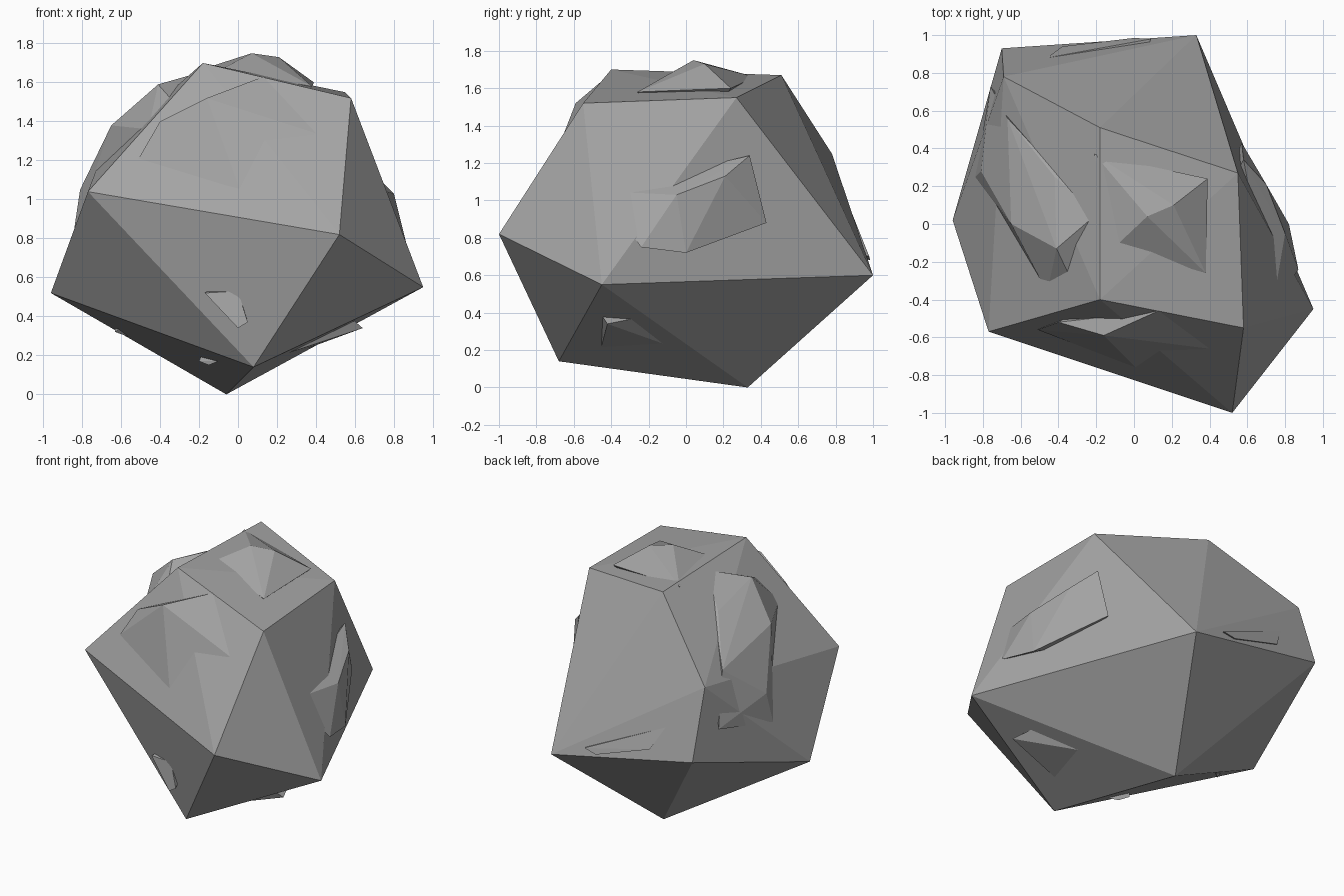
import bpy, bmesh
from mathutils import Vector

if "Cube" in bpy.data.objects:
    bpy.data.objects.remove(bpy.data.objects["Cube"])

CENTRE = Vector((0, 0, 0.85))

# Dark grey stone
stone = bpy.data.materials.new("stone")
stone.diffuse_color = (0.37, 0.37, 0.37, 1)
stone.use_nodes = True
stone.node_tree.nodes["Principled BSDF"].inputs["Base Color"].default_value = stone.diffuse_color


def hull(name, pts, root=False):
    """Faceted convex lump; root adds a point deep inside the boulder."""
    pts = [Vector(p) for p in pts]
    if root:
        mean = sum(pts, Vector()) / len(pts)
        pts.append(mean.lerp(CENTRE, 0.45))
    bm = bmesh.new()
    for p in pts:
        bm.verts.new(p)
    res = bmesh.ops.convex_hull(bm, input=bm.verts)
    junk = {g for k in ("geom_interior", "geom_unused") for g in res[k]
            if isinstance(g, bmesh.types.BMVert)}
    bmesh.ops.delete(bm, geom=list(junk), context='VERTS')
    bmesh.ops.recalc_face_normals(bm, faces=bm.faces)
    me = bpy.data.meshes.new(name)
    bm.to_mesh(me)
    bm.free()
    me.materials.append(stone)
    ob = bpy.data.objects.new(name, me)
    bpy.context.collection.objects.link(ob)
    return ob


# Main boulder: irregular twenty-sided stone
rock = hull("boulder", [
    (-.06, .33, 0), (.08, -.68, .14), (-.96, .02, .52), (.95, -.45, .55),
    (.52, -1, .82), (-.77, -.57, 1.04), (.58, -.55, 1.52), (-.18, -.4, 1.7),
    (.55, .27, 1.55), (-.18, .51, 1.67), (.33, 1, .6), (-.7, .93, .79),
    (-.69, .78, 1.25)])

# Chipped lumps standing out of the faces
lumps = {
    "left_ridge": [(-.42, .25, 1.5), (-.41, -.13, 1.59), (-.65, 0, 1.38),
                   (-.67, .56, 1.28), (-.81, .28, 1.05), (-.84, .25, .85),
                   (-.76, .73, .96), (-.46, -.36, 1.36), (-.33, -.3, 1.5),
                   (-.2, .05, 1.65)],
    "top_lump": [(.07, .04, 1.75), (.21, .1, 1.73), (.39, .24, 1.6),
                 (.38, -.26, 1.58), (-.21, .37, 1.66), (-.1, -.12, 1.66)],
    "front_lump": [(.13, -.46, 1.63), (-.16, -.59, 1.52), (-.4, -.52, 1.4),
                   (-.51, -.56, 1.21), (.01, -.76, 1.05), (.4, -.66, 1.34)],
    "front_low_chip": [(-.17, -.7, .52), (0, -.73, .53), (0, -.75, .34),
                       (.05, -.75, .37)],
    "right_lump": [(.7, .21, 1.13), (.58, .34, 1.24), (.8, -.05, 1.03),
                   (.87, -.24, .75), (.82, 0, .72), (.57, .43, .88),
                   (.73, -.46, 1.05)],
    "right_low_lump": [(.64, -.42, .34), (.19, -.46, .19), (.34, -.11, .23),
                       (.57, -.22, .38), (.57, -.46, .4)],
    "left_low_lump": [(-.63, .06, .32), (-.35, .33, .22), (-.64, .48, .56)],
    "underside_chip": [(-.15, -.33, .15), (-.1, -.38, .17), (-.2, -.28, .17)],
    "back_lump": [(-.46, .88, .95), (.09, .98, .7), (0, .985, .68),
                  (-.38, .94, .8)],
}
bpy.context.view_layer.objects.active = rock
for name, pts in lumps.items():
    lump = hull(name, pts, root=True)
    mod = rock.modifiers.new(name, 'BOOLEAN')
    mod.operation = 'UNION'
    mod.solver = 'EXACT'
    mod.object = lump
    bpy.ops.object.modifier_apply(modifier=mod.name)
    bpy.data.objects.remove(lump, do_unlink=True)
